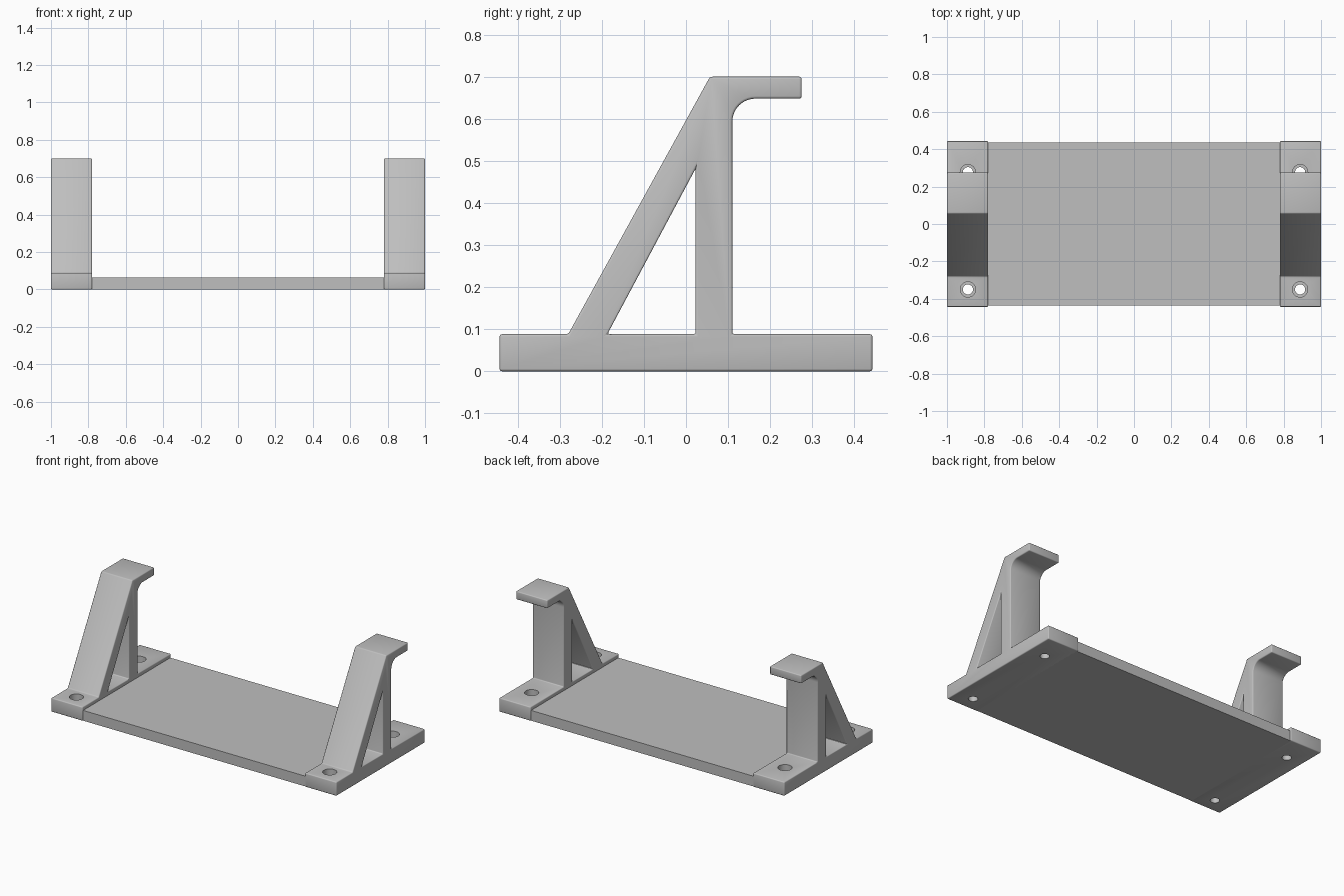
import bpy, bmesh, math

old = bpy.data.objects.get("Cube")
if old:
    bpy.data.objects.remove(old, do_unlink=True)

grey = bpy.data.materials.new("matte_grey")
grey.use_nodes = True
colour = (0.52, 0.52, 0.52, 1)
grey.diffuse_color = colour
grey.node_tree.nodes["Principled BSDF"].inputs["Base Color"].default_value = colour

INNER, OUTER = 0.78, 1.0
BASE_TOP = 0.088
HALF_DEPTH = 0.443


def finish(name, bm):
    bmesh.ops.recalc_face_normals(bm, faces=bm.faces)
    mesh = bpy.data.meshes.new(name)
    bm.to_mesh(mesh)
    bm.free()
    mesh.materials.append(grey)
    obj = bpy.data.objects.new(name, mesh)
    bpy.context.collection.objects.link(obj)
    return obj


def extrude_profile(name, points, x0, x1):
    """Extrude a (y, z) outline along x."""
    bm = bmesh.new()
    face = bm.faces.new([bm.verts.new((x0, y, z)) for y, z in points])
    result = bmesh.ops.extrude_face_region(bm, geom=[face])
    verts = [g for g in result["geom"] if isinstance(g, bmesh.types.BMVert)]
    bmesh.ops.translate(bm, verts=verts, vec=(x1 - x0, 0, 0))
    return finish(name, bm)


def cylinder(name, x, y, radius, z0, z1):
    bm = bmesh.new()
    bmesh.ops.create_cone(bm, cap_ends=True, segments=32, radius1=radius,
                          radius2=radius, depth=z1 - z0)
    bmesh.ops.translate(bm, verts=bm.verts, vec=(x, y, (z0 + z1) / 2))
    return finish(name, bm)


def apply(obj, kind, **settings):
    mod = obj.modifiers.new(kind.lower(), kind)
    for key, value in settings.items():
        setattr(mod, key, value)
    bpy.context.view_layer.objects.active = obj
    bpy.ops.object.modifier_apply(modifier=mod.name)


def cut(obj, cutter):
    cutter.hide_render = True
    apply(obj, "BOOLEAN", operation="DIFFERENCE", solver="EXACT", object=cutter)
    bpy.data.objects.remove(cutter, do_unlink=True)


def soften(obj, width):
    apply(obj, "BEVEL", width=width, segments=3, limit_method="ANGLE",
          angle_limit=math.radians(25))


def smooth(obj):
    bpy.ops.object.select_all(action="DESELECT")
    obj.select_set(True)
    bpy.context.view_layer.objects.active = obj
    bpy.ops.object.shade_smooth_by_angle(angle=math.radians(35))


# Rounded inside corner under the hook
R = 0.055
POST_BACK, HOOK_BOTTOM = 0.11, 0.648
fillet = [(POST_BACK + R - R * math.cos(a), HOOK_BOTTOM - R + R * math.sin(a))
          for a in (math.pi / 2 * i / 10 for i in range(11))]

# Side outline: foot, sloping brace, hook and post
outline = [(-HALF_DEPTH, 0), (-HALF_DEPTH, BASE_TOP), (-0.28, BASE_TOP),
           (0.057, 0.70), (0.275, 0.70), (0.275, HOOK_BOTTOM)]
outline += fillet[::-1]
outline += [(POST_BACK, BASE_TOP), (HALF_DEPTH, BASE_TOP), (HALF_DEPTH, 0)]
opening = [(-0.187, BASE_TOP), (0.023, 0.482), (0.023, BASE_TOP)]

# Brackets with counterbored screw holes
for side, s in (("left", 1), ("right", -1)):
    x0, x1 = sorted((s * INNER, s * OUTER))
    bracket = extrude_profile(side + "_bracket", outline, x0, x1)
    cut(bracket, extrude_profile("opening_cutter", opening, x0 - 0.1, x1 + 0.1))
    soften(bracket, 0.006)
    for y in (-0.35, 0.277):
        x = s * 0.888
        cut(bracket, cylinder("hole_cutter", x, y, 0.027, -0.1, 0.2))
        cut(bracket, cylinder("bore_cutter", x, y, 0.041, 0.05, 0.2))
    smooth(bracket)

# Flat plate joining the brackets
plate = extrude_profile("base_plate",
                        [(-0.437, 0), (-0.437, 0.065), (0.437, 0.065), (0.437, 0)],
                        -INNER - 0.01, INNER + 0.01)
smooth(plate)
